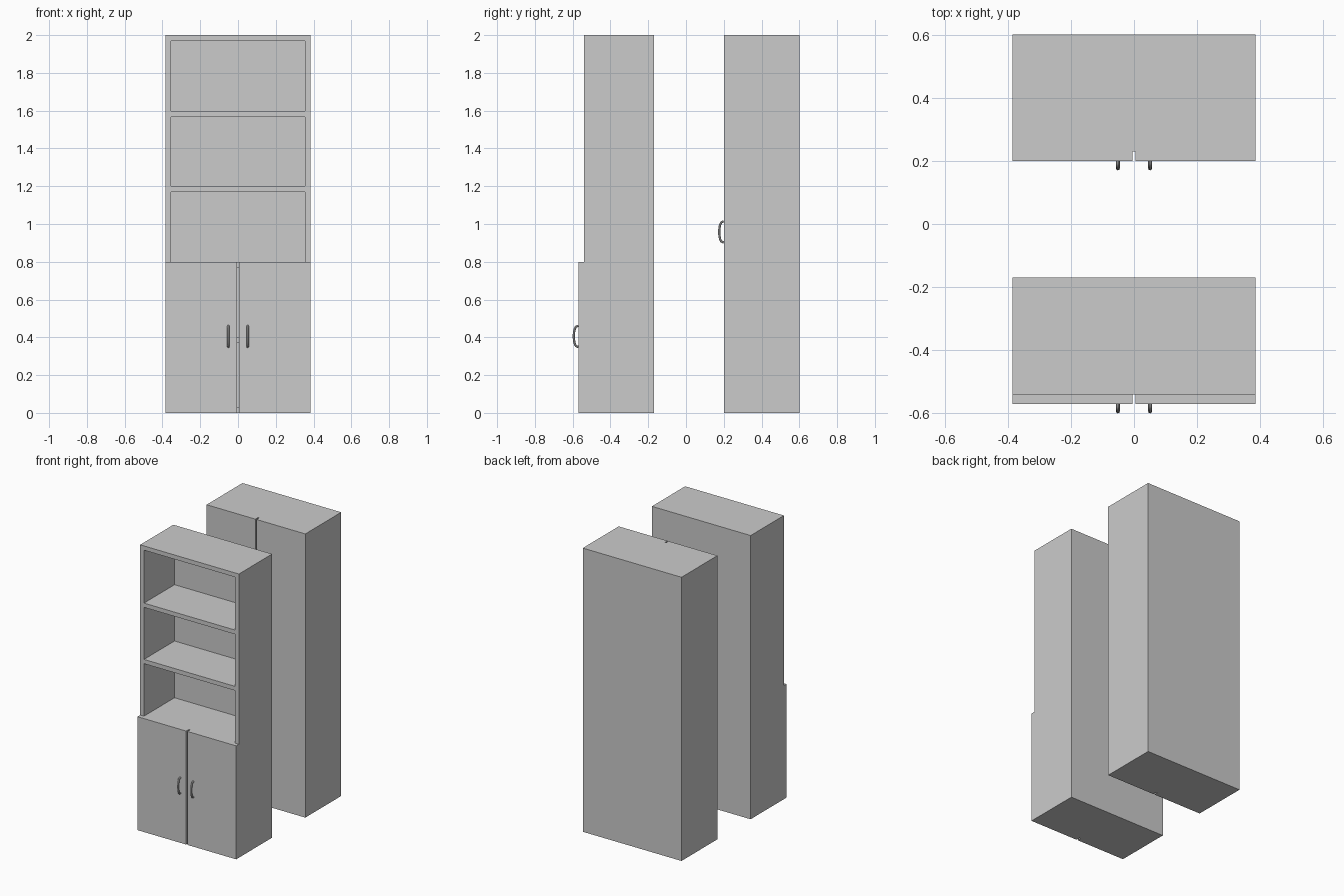
import bpy
import math

if "Cube" in bpy.data.objects:
    bpy.data.objects.remove(bpy.data.objects["Cube"])

W, H, T = 0.77, 2.0, 0.03      # width, height, board thickness
DEPTH = 0.37                   # carcass depth without doors
GAP = 0.01                     # gap between the doors
SHELVES = [0, 0.37, 0.77, 1.17, 1.567, 1.97]


def box(name, lo, hi):
    bpy.ops.mesh.primitive_cube_add(size=1, location=[(a + b) / 2 for a, b in zip(lo, hi)])
    ob = bpy.context.object
    ob.name = name
    ob.scale = [b - a for a, b in zip(lo, hi)]
    bpy.ops.object.transform_apply(location=False, rotation=False, scale=True)
    return ob


def handle(name, x, y, z):
    # round bar bent into a flattened arch
    half, out, n = 0.055, 0.024, 16
    cu = bpy.data.curves.new(name, 'CURVE')
    cu.dimensions = '3D'
    cu.bevel_depth = 0.006
    cu.bevel_resolution = 2
    cu.use_fill_caps = True
    sp = cu.splines.new('POLY')
    sp.points.add(n)
    for i, p in enumerate(sp.points):
        a = math.pi * i / n
        p.co = (x, y - out * max(math.sin(a), 0) ** 0.7, z - half * math.cos(a), 1)
    ob = bpy.data.objects.new(name, cu)
    bpy.context.collection.objects.link(ob)
    bpy.ops.object.select_all(action='DESELECT')
    ob.select_set(True)
    bpy.context.view_layer.objects.active = ob
    bpy.ops.object.convert(target='MESH')
    bpy.ops.object.shade_smooth_by_angle()


def cabinet(name, y_door, door_top, handle_z):
    y0 = y_door + T            # carcass front
    y1 = y0 + DEPTH            # carcass back
    w = W / 2
    # back board and shelves between the sides
    box(name + "_back", (-w + T, y1 - T, 0), (w - T, y1, H))
    for i, z in enumerate(SHELVES):
        box(f"{name}_shelf_{i}", (-w + T, y0, z), (w - T, y1 - T, z + T))
    # sides, doors and handles, left and right
    for side, s in (("left", -1), ("right", 1)):
        def pair(a, b):
            return sorted((s * a, s * b))
        a, b = pair(w - T, w)
        box(f"{name}_side_{side}", (a, y0, 0), (b, y1, H))
        a, b = pair(GAP / 2, w)
        box(f"{name}_door_{side}", (a, y_door, 0), (b, y0, door_top))
        handle(f"{name}_handle_{side}", s * 0.051, y_door, handle_z)


cabinet("bookcase", -0.57, 0.80, 0.405)
cabinet("wardrobe", 0.20, H, 0.958)
